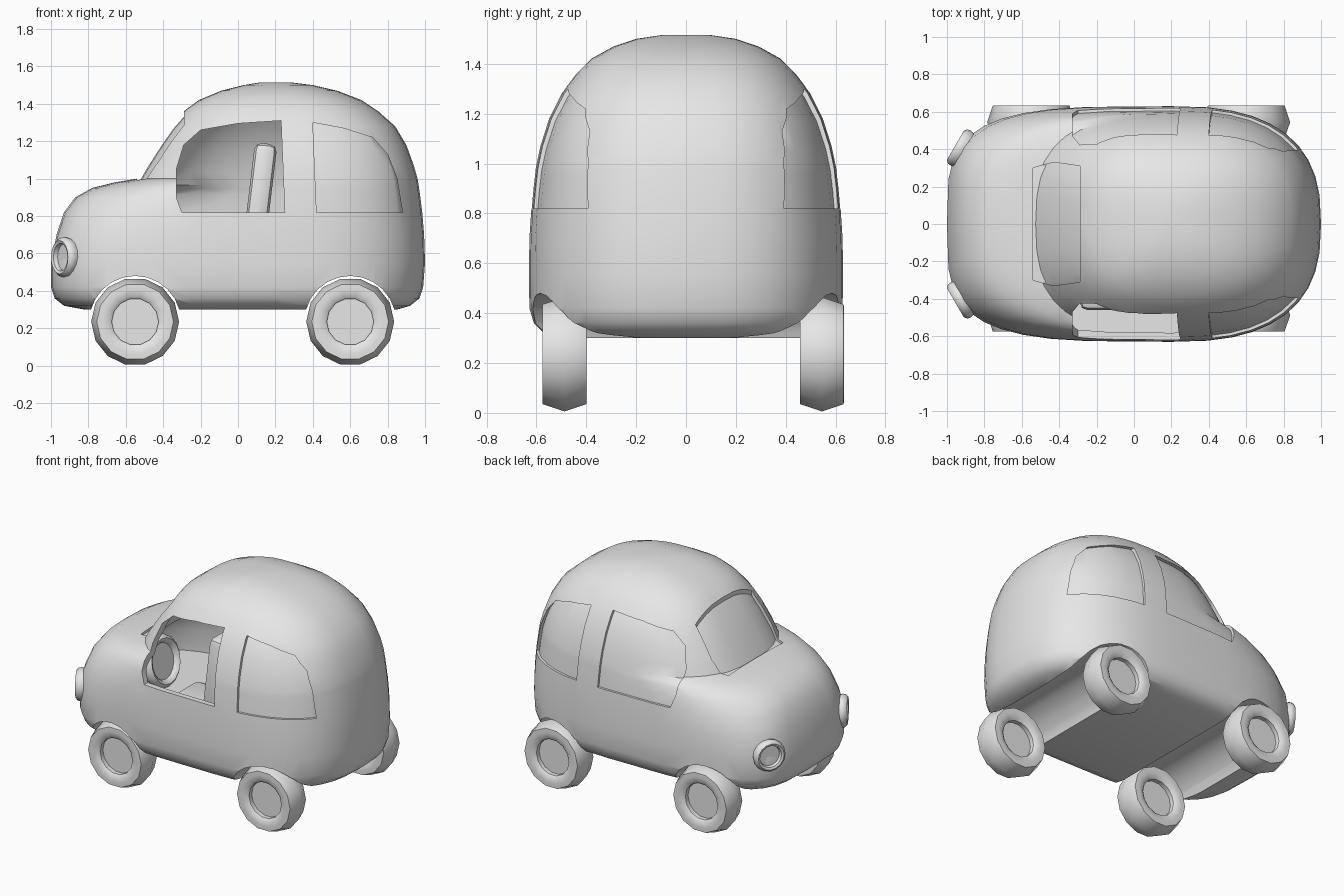
import bpy, bmesh, math
from mathutils import Vector, Matrix

cube = bpy.data.objects.get("Cube")
if cube:
    bpy.data.objects.remove(cube, do_unlink=True)

grey = bpy.data.materials.new("light_grey")
grey.use_nodes = True
tone = (0.8, 0.8, 0.8, 1)
grey.diffuse_color = tone
grey.node_tree.nodes["Principled BSDF"].inputs["Base Color"].default_value = tone


def finish(bm, name):
    """Turn a bmesh into a named object in the scene."""
    bmesh.ops.remove_doubles(bm, verts=bm.verts, dist=1e-5)
    bmesh.ops.recalc_face_normals(bm, faces=bm.faces)
    mesh = bpy.data.meshes.new(name)
    bm.to_mesh(mesh)
    bm.free()
    mesh.materials.append(grey)
    obj = bpy.data.objects.new(name, mesh)
    bpy.context.collection.objects.link(obj)
    return obj


def activate(obj):
    bpy.ops.object.select_all(action='DESELECT')
    obj.select_set(True)
    bpy.context.view_layer.objects.active = obj


def smooth(obj, angle=40):
    activate(obj)
    bpy.ops.object.shade_smooth_by_angle(angle=math.radians(angle))
    return obj


def boolean(obj, other, operation='DIFFERENCE'):
    mod = obj.modifiers.new("cut", 'BOOLEAN')
    mod.operation = operation
    mod.solver = 'EXACT'
    mod.object = other
    activate(obj)
    bpy.ops.object.modifier_apply(modifier=mod.name)


def prism(name, points, depth):
    """Extrude a 3D outline along the depth vector."""
    bm = bmesh.new()
    face = bm.faces.new([bm.verts.new(p) for p in points])
    new = bmesh.ops.extrude_face_region(bm, geom=[face], use_keep_orig=True)["geom"]
    bmesh.ops.translate(bm, vec=Vector(depth),
                        verts=[v for v in new if isinstance(v, bmesh.types.BMVert)])
    return finish(bm, name)


def lathe(name, profile, centre, axis, steps=16):
    """Revolve (radius, height) points around an axis."""
    bm = bmesh.new()
    verts = [bm.verts.new((r, 0, t)) for r, t in profile]
    edges = [bm.edges.new(pair) for pair in zip(verts, verts[1:])]
    bmesh.ops.spin(bm, geom=verts + edges, cent=(0, 0, 0), axis=(0, 0, 1),
                   angle=math.tau, steps=steps)
    turn = Vector(axis).to_track_quat('Z', 'Y').to_matrix().to_4x4()
    bmesh.ops.transform(bm, matrix=Matrix.Translation(centre) @ turn, verts=bm.verts)
    return finish(bm, name)


def box(name, size, centre, lean=0):
    bm = bmesh.new()
    bmesh.ops.create_cube(bm, size=1)
    bmesh.ops.scale(bm, vec=size, verts=bm.verts)
    bmesh.ops.bevel(bm, geom=bm.edges[:], offset=0.04, segments=2, affect='EDGES', profile=0.5)
    bmesh.ops.transform(bm, verts=bm.verts,
                        matrix=Matrix.Translation(centre) @ Matrix.Rotation(lean, 4, 'Y'))
    return smooth(finish(bm, name))


# Body slices: height, nose x, tail x, half width
SLICES = [
    (.3, -.82, .85, .5), (.32, -.93, .92, .57), (.36, -.98, .97, .61),
    (.42, -1, .99, .628), (.55, -1, 1, .63), (.7, -.97, .995, .628),
    (.82, -.93, .985, .62), (.9, -.87, .975, .613), (.95, -.78, .968, .607),
    (.98, -.66, .963, .604), (1, -.54, .96, .6), (1.07, -.5, .94, .585),
    (1.18, -.43, .9, .55), (1.28, -.36, .84, .5), (1.36, -.29, .75, .44),
    (1.42, -.21, .66, .38), (1.47, -.09, .53, .29), (1.5, .03, .4, .2),
    (1.515, .12, .28, .1)]


def body_solid(name, inset=0, bottom=0, count=40):
    """Loft rounded horizontal slices, with a blunter nose than tail."""
    bm = bmesh.new()
    rings = []
    mid = .2
    for z, nose, tail, wide in SLICES:
        if z < bottom:
            continue
        blend = min(max((z - .7) / .3, 0), 1)
        ring = []
        for i in range(count):
            a = math.tau * i / count
            c, s = math.cos(a), math.sin(a)
            n = 2.6 if c > 0 else 3.8 - 1.1 * blend
            reach = (tail - mid if c > 0 else mid - nose) - inset
            x = mid + math.copysign(abs(c) ** (2 / n), c) * reach
            y = math.copysign(abs(s) ** (2 / n), s) * (wide - inset)
            ring.append(bm.verts.new((x, y, z - inset)))
        rings.append(ring)
    for low, high in zip(rings, rings[1:]):
        for i in range(count):
            j = (i + 1) % count
            bm.faces.new((low[i], low[j], high[j], high[i]))
    bm.faces.new(rings[0][::-1])
    bm.faces.new(rings[-1])
    return finish(bm, name)


body = body_solid("car_body")
cabin = body_solid("cabin_space", .035, .53)
boolean(body, cabin)

# Wheel channels across the underside
AXLES = (-.55, .6)
helpers = [cabin]
for x in AXLES:
    channel = lathe("channel", [(0, -1), (.245, -1), (.245, 1), (0, 1)],
                    (x, 0, .235), (0, 1, 0), 24)
    boolean(body, channel)
    helpers.append(channel)

# Window openings, with recessed panes in all but the right front one
FRONT = [(-.3, .82), (-.33, .9), (-.33, 1.05), (-.29, 1.18), (-.2, 1.26),
         (0, 1.295), (.23, 1.31), (.25, .82)]
REAR = [(.42, .82), (.4, 1.3), (.56, 1.27), (.72, 1.22), (.8, 1.13), (.85, 1), (.88, .82)]
SCREEN = [(-.54, -.3), (-.43, -.33), (-.29, -.31), (-.29, .31), (-.43, .33), (-.54, .3)]
openings = [("windscreen", prism("opening", [(x, y, .9) for x, y in SCREEN], (0, 0, .7)))]
for side, label in ((1, "left"), (-1, "right")):
    for place, outline in (("front", FRONT), ("rear", REAR)):
        cutter = prism("opening", [(x, side * .25, z) for x, z in outline], (0, side * .6, 0))
        openings.append((label + "_" + place + "_window", cutter))
for name, cutter in openings:
    boolean(body, cutter)
    helpers.append(cutter)
    if name != "right_front_window":
        pane = body_solid(name, .014, .5)
        boolean(pane, cabin)
        boolean(pane, cutter, 'INTERSECT')
        smooth(pane)
smooth(body)
for obj in helpers:
    bpy.data.objects.remove(obj, do_unlink=True)

# Wheels with a dished hub on both faces
half = [(0, .04), (.125, .04), (.125, .07), (.145, .085), (.175, .0885), (.205, .0875)]
TYRE = half + [(.235, 0)] + [(r, -t) for r, t in reversed(half)]
for end, x in zip(("front", "rear"), AXLES):
    for label, y in (("left", .545), ("right", -.4875)):
        smooth(lathe(end + "_" + label + "_wheel", TYRE, (x, y, .235), (0, 1, 0), 14), 50)

# Headlights: a rounded rim around a flat lens
LAMP = [(0, .005), (.07, .005), (.075, .028), (.09, .034), (.105, .02),
        (.108, 0), (.1, -.03), (0, -.03)]
for side, label in ((1, "left"), (-1, "right")):
    smooth(lathe(label + "_headlight", LAMP, (-.925, side * .405, .58), (-.86, side * .5, 0)), 50)

# Steering wheel and column
RIM = [(0, .01), (.12, .01), (.13, .03), (.15, .04), (.17, .025), (.178, 0),
       (.165, -.03), (.13, -.03), (0, -.02)]
smooth(lathe("steering_wheel", RIM, (-.44, -.22, .8), (1, 0, .25)), 50)
smooth(lathe("steering_column", [(0, -.25), (.03, -.25), (.03, 0), (0, 0)],
             (-.44, -.22, .8), (1, 0, .25)))

# Driver's seat
box("seat_cushion", (.42, .42, .14), (-.08, -.25, .58))
box("seat_back", (.12, .42, .68), (.11, -.25, .85), .12)
